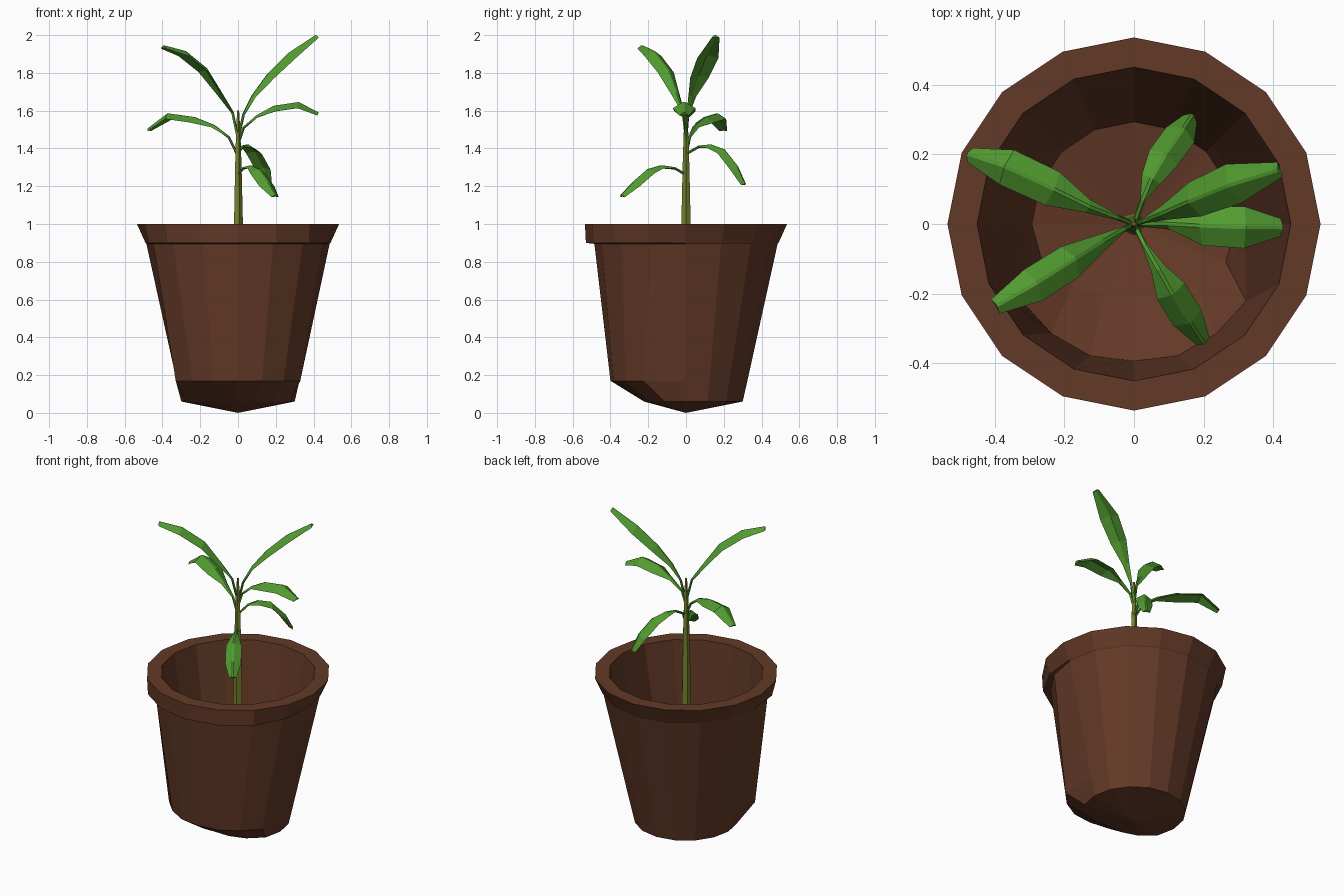
import bpy, bmesh, math
from mathutils import Vector

if "Cube" in bpy.data.objects:
    bpy.data.objects.remove(bpy.data.objects["Cube"])


def material(name, rgb):
    m = bpy.data.materials.new(name)
    m.diffuse_color = (*rgb, 1)
    m.use_nodes = True
    m.node_tree.nodes["Principled BSDF"].inputs["Base Color"].default_value = m.diffuse_color
    return m


CLAY = material("brown clay", (0.125, 0.041, 0.020))
LEAF = material("leaf green", (0.085, 0.330, 0.030))
STEM = material("olive stem", (0.185, 0.225, 0.025))


def loft(name, rings, mat, cap_start=True, cap_end=True):
    """Skin a list of equal-length point rings; a one-point ring becomes a tip."""
    bm = bmesh.new()
    rows = [[bm.verts.new(p) for p in ring] for ring in rings]
    for a, b in zip(rows, rows[1:]):
        n = max(len(a), len(b))
        for i in range(n):
            j = (i + 1) % n
            if len(a) == 1:
                bm.faces.new((a[0], b[i], b[j]))
            elif len(b) == 1:
                bm.faces.new((a[i], a[j], b[0]))
            else:
                bm.faces.new((a[i], a[j], b[j], b[i]))
    for row, cap in ((rows[0], cap_start), (rows[-1], cap_end)):
        if cap and len(row) > 2:
            bm.faces.new(row)
    bmesh.ops.recalc_face_normals(bm, faces=bm.faces)
    mesh = bpy.data.meshes.new(name)
    bm.to_mesh(mesh)
    bm.free()
    mesh.materials.append(mat)
    ob = bpy.data.objects.new(name, mesh)
    bpy.context.collection.objects.link(ob)
    return ob


# Pot: 16 sides, with the front seven corners bulging out to their own radii
def pot_ring(z, r, front=None, step=22.5):
    pts = []
    for i in range(16):
        k = i if i <= 8 else i - 16            # corners counted from the front
        radius, ang = r, k * 22.5
        if front and abs(k) <= 3:
            radius, ang = front[abs(k)], k * step
        a = math.radians(ang - 90)
        pts.append((radius * math.cos(a), radius * math.sin(a), z))
    return pts


loft("pot", [
    [(0, 0, 0)],
    pot_ring(0.06, 0.30, (0.22, 0.24, 0.27, 0.30)),      # underside edge
    pot_ring(0.17, 0.325, (0.40, 0.405, 0.40, 0.40), 18.5),  # bulged front foot
    pot_ring(0.895, 0.485),                               # top of wall
    pot_ring(0.90, 0.49, (0.53, 0.53, 0.53, 0.51)),       # overhanging front lip
    pot_ring(1.0, 0.535),
    pot_ring(1.0, 0.45),                                  # inner rim
    pot_ring(0.18, 0.318, (0.393, 0.398, 0.393, 0.39), 18.5),
    pot_ring(0.072, 0.293, (0.20, 0.22, 0.25, 0.285)),    # floor edge
    [(0, 0, 0.012)],
], CLAY)


# Stem: five-sided taper rising from the pot floor
def circle(z, r, n=5):
    return [(r * math.cos(math.tau * i / n), r * math.sin(math.tau * i / n), z)
            for i in range(n)]


loft("stem", [circle(0.02, 0.036), circle(1.0, 0.026), circle(1.3, 0.019),
              circle(1.48, 0.013), circle(1.6, 0.006)], STEM)


# Leaves: roof-shaped cross-section along a path, thin stalk then broad blade
def leaf(name, path, widths):
    pts = [Vector(p) for p in path]
    flat = pts[-1] - pts[0]
    side = Vector((-flat.y, flat.x, 0)).normalized()
    rings = []
    for i, (p, w) in enumerate(zip(pts, widths)):
        t = (pts[min(i + 1, len(pts) - 1)] - pts[max(i - 1, 0)]).normalized()
        up = t.cross(side)
        if up.z < 0:
            up = -up
        drop = 0.45 * w if w > 0.01 else 0
        rib = 0.005
        rings.append([p + side * rib + up * 0.006,
                      p + side * w - up * drop,
                      p - up * 0.007,
                      p - side * w - up * drop,
                      p - side * rib + up * 0.006])
    loft(name, rings, LEAF)


leaf("leaf_upper_right",
     [(0, 0, 1.45), (.03, .01, 1.58), (.08, .03, 1.68), (.16, .065, 1.79),
      (.27, .11, 1.90), (.415, .155, 1.995)],
     (.008, .008, .022, .052, .06, .022))
leaf("leaf_upper_left",
     [(0, 0, 1.45), (-.03, -.015, 1.59), (-.09, -.05, 1.69), (-.17, -.10, 1.82),
      (-.28, -.17, 1.91), (-.395, -.235, 1.94)],
     (.008, .008, .025, .05, .052, .024))
leaf("leaf_middle_left",
     [(0, 0, 1.36), (-.05, .02, 1.46), (-.13, .05, 1.52), (-.23, .10, 1.56),
      (-.37, .165, 1.58), (-.475, .20, 1.50)],
     (.007, .008, .02, .052, .054, .022))
leaf("leaf_middle_right",
     [(0, 0, 1.42), (.03, 0, 1.51), (.10, 0, 1.57), (.19, -.005, 1.62),
      (.32, -.01, 1.64), (.425, -.01, 1.585)],
     (.007, .008, .016, .056, .06, .026))
leaf("leaf_lower_back",
     [(0, 0, 1.37), (.025, .07, 1.41), (.05, .13, 1.415), (.09, .20, 1.39),
      (.14, .27, 1.30), (.165, .31, 1.21)],
     (.007, .008, .03, .046, .046, .022))
leaf("leaf_lower_front",
     [(0, 0, 1.26), (.03, -.06, 1.295), (.07, -.13, 1.305), (.11, -.20, 1.285),
      (.16, -.28, 1.215), (.20, -.34, 1.15)],
     (.007, .008, .022, .046, .046, .022))
